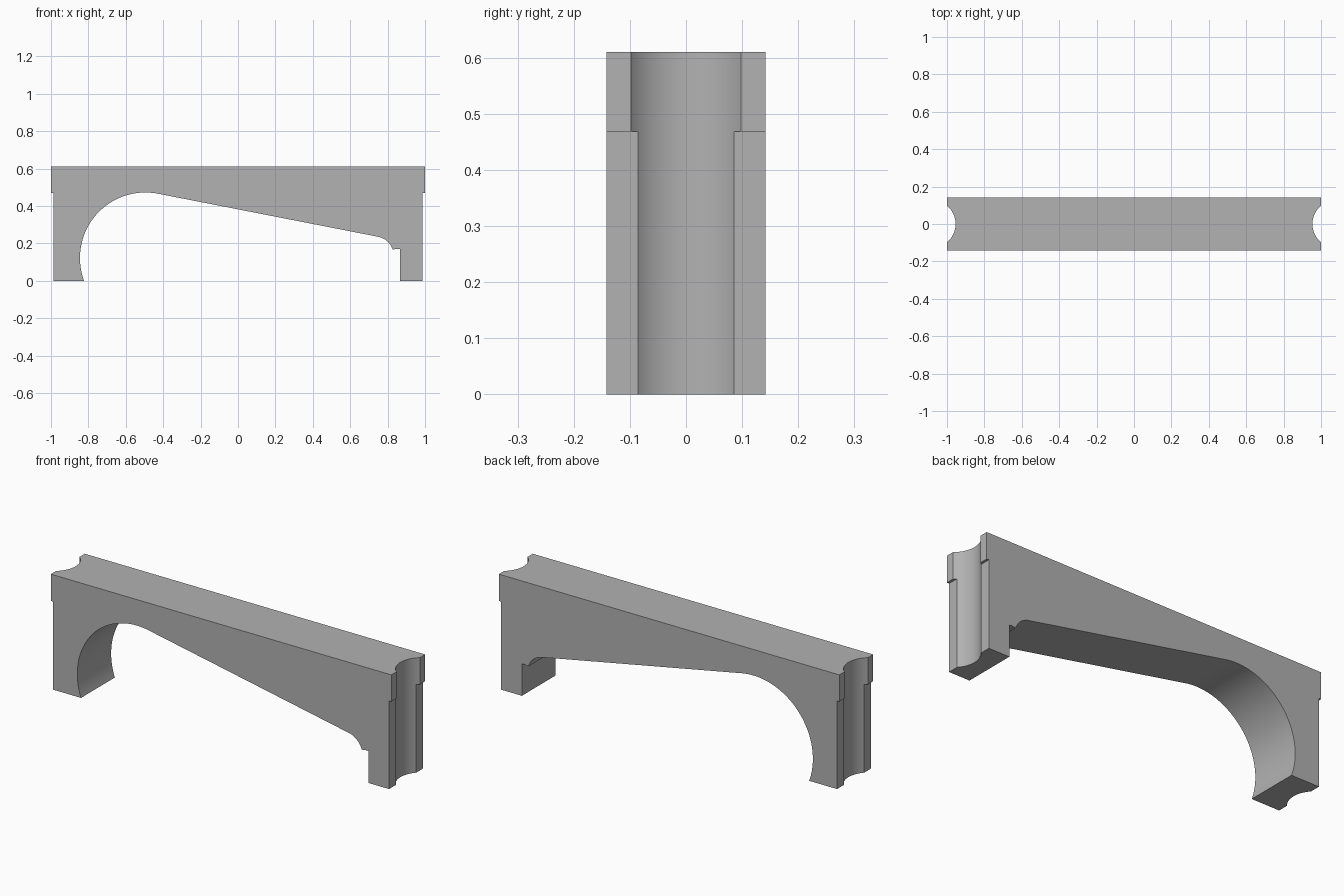
import bpy
import bmesh
from math import sin, cos, radians, asin

cube = bpy.data.objects.get("Cube")
if cube:
    bpy.data.objects.remove(cube, do_unlink=True)

HALF_WIDTH = 0.142
TOP, STEP_Z = 0.61, 0.468
END_X, LEG_X = 1.0, 0.987

stone = bpy.data.materials.new("stone_grey")
stone.use_nodes = True
GREY = (0.445, 0.445, 0.445, 1)
stone.diffuse_color = GREY
stone.node_tree.nodes["Principled BSDF"].inputs["Base Color"].default_value = GREY


def arc(cx, cz, r, start, end, steps):
    """Points along an arc, angles in degrees."""
    angles = [radians(start + (end - start) * i / steps) for i in range(steps + 1)]
    return [(cx + r * cos(a), cz + r * sin(a)) for a in angles]


def extrude_profile(name, points, half_width):
    """Extrude an x-z outline along y."""
    bm = bmesh.new()
    face = bm.faces.new([bm.verts.new((x, -half_width, z)) for x, z in points])
    ext = bmesh.ops.extrude_face_region(bm, geom=[face])
    verts = [g for g in ext["geom"] if isinstance(g, bmesh.types.BMVert)]
    bmesh.ops.translate(bm, verts=verts, vec=(0, 2 * half_width, 0))
    bmesh.ops.recalc_face_normals(bm, faces=bm.faces)
    mesh = bpy.data.meshes.new(name)
    bm.to_mesh(mesh)
    bm.free()
    obj = bpy.data.objects.new(name, mesh)
    bpy.context.collection.objects.link(obj)
    return obj


# Outline: large round arch, sloping soffit, small haunch and bearing step
SLOPE = 78.9
ARCH_X, ARCH_Z, ARCH_R = -0.495, 0.122, 0.35
foot_angle = 180 + asin(ARCH_Z / ARCH_R) * 180 / 3.14159265
outline = [(-END_X, TOP), (-END_X, STEP_Z), (-LEG_X, STEP_Z), (-LEG_X, 0)]
big_arch = arc(ARCH_X, ARCH_Z, ARCH_R, foot_angle, SLOPE, 48)
big_arch[0] = (big_arch[0][0], 0)
outline += big_arch
outline += arc(0.731, 0.137, 0.1, SLOPE, 17, 16)
outline += [(0.845, 0.17), (0.865, 0.17), (0.865, 0)]
outline += [(LEG_X, 0), (LEG_X, STEP_Z), (END_X, STEP_Z), (END_X, TOP)]
beam = extrude_profile("arched_beam", outline, HALF_WIDTH)
beam.data.materials.append(stone)

# Round vertical grooves in both ends
bpy.context.view_layer.objects.active = beam
for side in (-1, 1):
    bpy.ops.mesh.primitive_cylinder_add(vertices=96, radius=0.127, depth=2,
                                        location=(side * 1.081, 0, 0.3))
    cutter = bpy.context.object
    cutter.name = "groove_cutter"
    cutter.hide_render = True
    cutter.data.materials.append(stone)
    mod = beam.modifiers.new("groove", "BOOLEAN")
    mod.operation = "DIFFERENCE"
    mod.solver = "EXACT"
    mod.object = cutter
    bpy.context.view_layer.objects.active = beam
    bpy.ops.object.modifier_apply(modifier=mod.name)
    bpy.data.objects.remove(cutter, do_unlink=True)

# Smooth curves, crisp edges
bpy.ops.object.select_all(action="DESELECT")
beam.select_set(True)
bpy.context.view_layer.objects.active = beam
bpy.ops.object.shade_smooth_by_angle(angle=radians(25))
